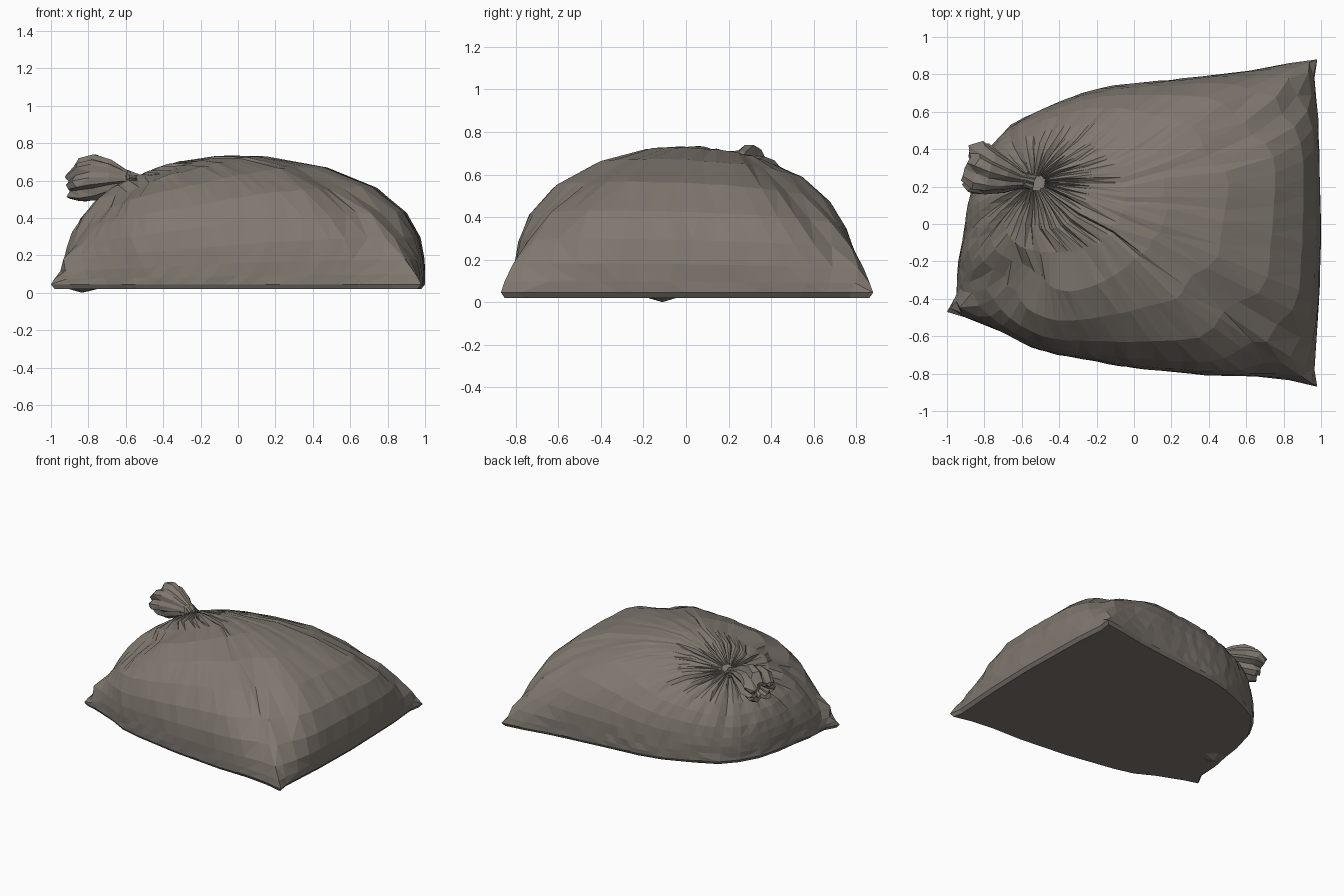
import bpy, bmesh, math, random
from mathutils import Vector

if "Cube" in bpy.data.objects:
    bpy.data.objects.remove(bpy.data.objects["Cube"])

random.seed(4)
sack_mat = bpy.data.materials.new("grey brown sack")
sack_mat.diffuse_color = (0.215, 0.188, 0.162, 1)
sack_mat.use_nodes = True
sack_mat.node_tree.nodes["Principled BSDF"].inputs["Base Color"].default_value = sack_mat.diffuse_color


def finish(bm, name):
    bmesh.ops.triangulate(bm, faces=[f for f in bm.faces if len(f.verts) == 4])
    bmesh.ops.recalc_face_normals(bm, faces=bm.faces)
    me = bpy.data.meshes.new(name)
    bm.to_mesh(me)
    bm.free()
    me.materials.append(sack_mat)
    ob = bpy.data.objects.new(name, me)
    bpy.context.collection.objects.link(ob)
    return ob


def bridge(bm, a, b):
    n = len(a)
    for i in range(n):
        bm.faces.new((a[i], a[(i + 1) % n], b[(i + 1) % n], b[i]))


# Outline of the sack seen from above, counter-clockwise
outline = [(1.0, 0), (0.985, 0.55), (0.965, 0.78), (0.98, 0.88), (0.83, 0.86), (0.62, 0.82),
           (0.2, 0.77), (-0.1, 0.74), (-0.28, 0.70), (-0.5, 0.61), (-0.66, 0.53),
           (-0.76, 0.42), (-0.84, 0.28), (-0.89, 0.1), (-0.91, -0.05), (-0.94, -0.2),
           (-0.95, -0.38), (-1.0, -0.47), (-0.9, -0.5), (-0.7, -0.58), (-0.55, -0.66),
           (-0.4, -0.70), (0, -0.77), (0.4, -0.81), (0.65, -0.815), (0.83, -0.835),
           (0.98, -0.87), (0.965, -0.78), (0.99, -0.4)]
polar = [(math.atan2(y, x) % math.tau, math.hypot(x, y)) for x, y in outline]
corners = [math.atan2(y, x) for x, y in ((0.98, 0.88), (-1.0, -0.47), (0.98, -0.87))]


def edge_point(th):
    """Point where the direction th leaves the outline."""
    th %= math.tau
    d = Vector((math.cos(th), math.sin(th)))
    for i in range(len(polar)):
        a0 = polar[i][0]
        a1 = polar[i + 1][0] if i + 1 < len(polar) else math.tau
        if a0 <= th <= a1:
            p = Vector(outline[i])
            e = Vector(outline[(i + 1) % len(outline)]) - p
            return d * (p.cross(e) / d.cross(e))
    return d * polar[0][1]


def dome(a, b):
    """Map a unit-disk point to the puffed upper surface, pinched at the corners."""
    r = min(1.0, math.hypot(a, b))
    th = math.atan2(b, a)
    w = 0
    for c in corners:
        dth = (th - c + math.pi) % math.tau - math.pi
        w = max(w, math.exp(-(dth / 0.21) ** 2))
    q = 3.0 - 1.6 * w
    h = max(0.0, math.cos(r * math.pi / 2))
    s = max(0.0, 1 - h ** q) ** (1 / 1.8)
    p = edge_point(th) * s
    return Vector((p.x, p.y, 0.045 + 0.69 * h))


# Body: rays fan out from the tied neck, so the pleats follow them
angles = []
for i in range(len(polar)):
    a0 = polar[i][0]
    a1 = polar[i + 1][0] if i + 1 < len(polar) else math.tau
    n = max(1, round((a1 - a0) / 0.085))
    angles += [a0 + (a1 - a0) * k / n for k in range(n)]
knot_a = math.radians(157)
kx, ky = 0.40 * math.cos(knot_a), 0.40 * math.sin(knot_a)
neck = dome(kx, ky)
pleat = [(random.uniform(0.025, 0.04) if j % 3 == 0 else random.uniform(0, 0.008),
          random.uniform(0.22, 0.5)) for j in range(len(angles))]

bm = bmesh.new()
rings = []
for v in (0.03, 0.08, 0.15, 0.24, 0.35, 0.48, 0.61, 0.73, 0.83, 0.91, 0.965, 1.0):
    ring = []
    for j, th in enumerate(angles):
        a = kx + (math.cos(th) - kx) * v
        b = ky + (math.sin(th) - ky) * v
        p = dome(a, b)
        d = (p - neck).length
        out = Vector((p.x * 0.6, p.y * 0.6, p.z)).normalized()
        if v < 1:
            depth, reach = pleat[j]
            depth *= math.exp(-(d / reach) ** 2) * min(1, d / 0.1)
            rough = 0.004
            p += out * (random.uniform(-rough, rough) - depth + 0.01 * math.exp(-d / 0.2))
        ring.append(bm.verts.new(p))
    if rings:
        bridge(bm, rings[-1], ring)
    rings.append(ring)
bm.faces.new(rings[0])
# Flat underside with a thin seam lip and one small sag
base = [bm.verts.new((v.co.x * 0.98, v.co.y * 0.98, 0.02)) for v in rings[-1]]
inner = [bm.verts.new((v.co.x * 0.92, v.co.y * 0.92, 0.02)) for v in base]
low = min(inner, key=lambda v: (v.co - Vector((-0.85, -0.1, 0.02))).length)
low.co.z = 0.0
bridge(bm, rings[-1], base)
bridge(bm, base, inner)
hub = [bm.verts.new((v.co.x * 0.9, v.co.y * 0.9, 0.02)) for v in inner]
bridge(bm, inner, hub)
bm.faces.new(hub)
finish(bm, "sack_body")

# Tied tuft: gathered neck flaring into a ruffled, folded-in mouth
path = [((-0.53, 0.22, 0.585), 0.05, 0.045), ((-0.565, 0.23, 0.605), 0.042, 0.04),
        ((-0.60, 0.235, 0.612), 0.045, 0.045), ((-0.67, 0.25, 0.617), 0.083, 0.083),
        ((-0.76, 0.275, 0.615), 0.12, 0.115), ((-0.83, 0.305, 0.60), 0.14, 0.108),
        ((-0.89, 0.325, 0.575), 0.115, 0.07), ((-0.88, 0.32, 0.575), 0.075, 0.04),
        ((-0.80, 0.29, 0.59), 0.03, 0.02)]
bm = bmesh.new()
axis = Vector((-0.95, 0.28, -0.1)).normalized()
side = axis.cross(Vector((0, 0, 1))).normalized()
up = side.cross(axis)
n = 20
fold = [random.uniform(1.0, 1.13) if j % 3 else random.uniform(0.72, 0.88) for j in range(n)]
prev = None
for k, (c, rs, ru) in enumerate(path):
    ring = []
    for j in range(n):
        t = math.tau * j / n
        f = fold[j] * random.uniform(0.95, 1.05)
        slip = random.uniform(-0.02, 0.02) if k in (5, 6, 7) else 0
        ring.append(bm.verts.new(Vector(c) + side * rs * f * math.cos(t)
                                 + up * ru * f * math.sin(t) + axis * slip))
    if prev:
        bridge(bm, prev, ring)
    prev = ring
bm.faces.new(prev)
finish(bm, "tied_tuft")

# Tie wound around the neck
bm = bmesh.new()
prev = first = None
for i in range(14):
    t = math.tau * i / 14
    rad = side * math.cos(t) + up * math.sin(t)
    c = Vector((-0.58, 0.232, 0.605)) + rad * 0.04
    ring = [bm.verts.new(c + (rad * math.cos(u) + axis * math.sin(u)) * 0.011)
            for u in (0, math.pi / 2, math.pi, 3 * math.pi / 2)]
    if prev:
        bridge(bm, prev, ring)
    else:
        first = ring
    prev = ring
bridge(bm, prev, first)
finish(bm, "neck_tie")
